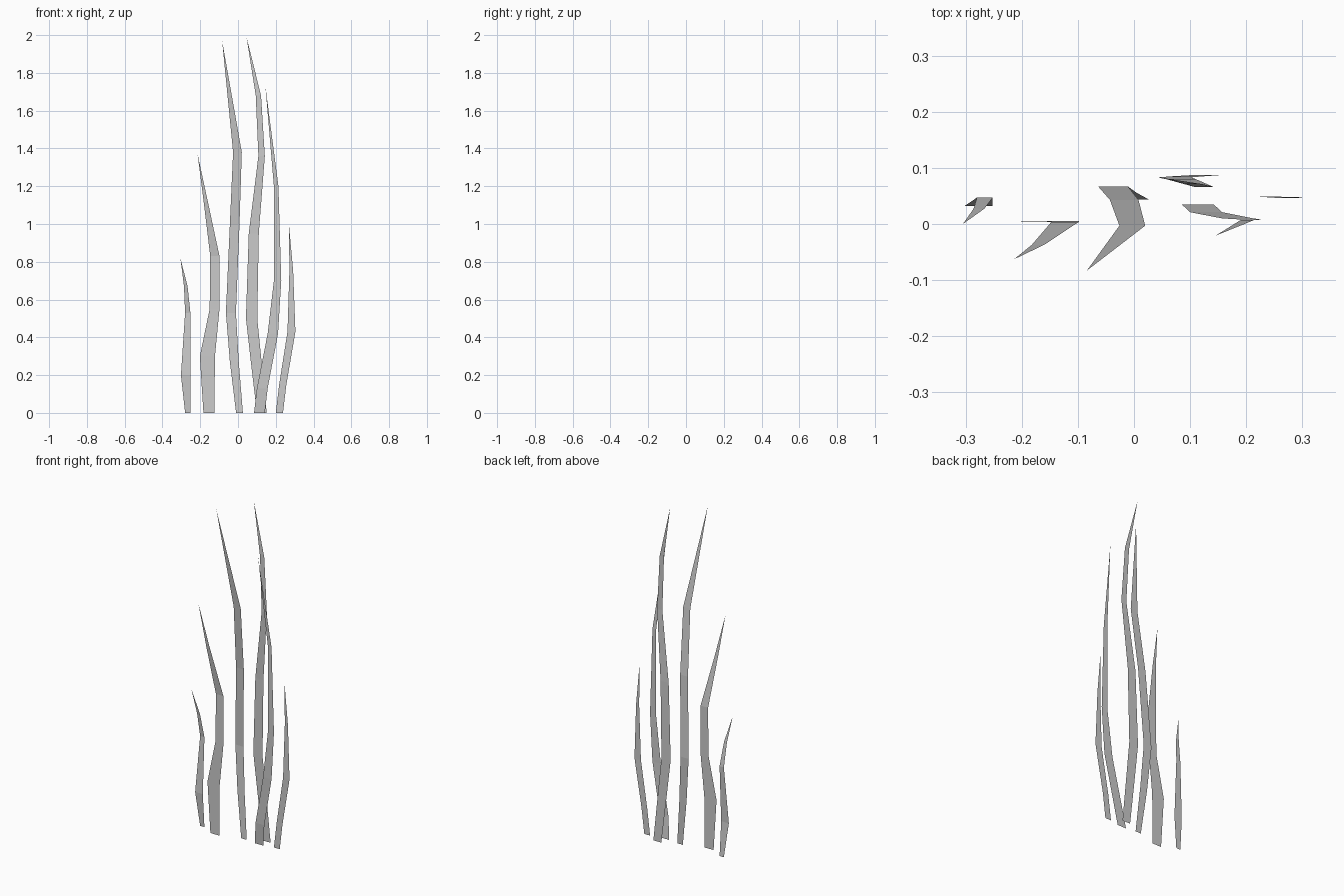
import bpy

# Each blade: rows of (z, left x, right x, y) from the base up, then the tip (x, y, z)
BLADES = [
    ([(0, -.28, -.252, .047), (.2, -.302, -.252, .032), (.53, -.28, -.252, .047),
      (.67, -.286, -.267, .027)], (-.305, 0, .82)),
    ([(0, -.183, -.125, .004), (.3, -.202, -.122, .004), (.55, -.15, -.098, .005),
      (.83, -.147, -.098, .004), (1.12, -.182, -.16, -.037)], (-.214, -.063, 1.37)),
    ([(0, -.01, .026, .044), (.27, -.043, .004, .056), (.53, -.064, -.011, .067),
      (1.0, -.043, .008, .043), (1.38, -.026, .02, -.003)], (-.084, -.083, 1.97)),
    ([(0, .1, .152, .087), (.28, .067, .124, .085), (.5, .042, .102, .083),
      (.95, .057, .11, .08), (1.36, .108, .142, .066), (1.68, .094, .122, .071)], (.045, .083, 1.99)),
    ([(0, .085, .142, .035), (.13, .1, .157, .021), (.42, .157, .212, .01),
      (.7, .19, .229, .008), (1.2, .19, .214, .007)], (.145, -.021, 1.73)),
    ([(0, .2, .238, .049), (.15, .218, .256, .049), (.43, .262, .304, .046),
      (.75, .272, .292, .048)], (.27, .047, .995)),
]


def grass_blade(name, rows, tip):
    """Flat-faced ribbon that ends in a point."""
    verts = [p for z, left, right, y in rows for p in ((left, y, z), (right, y, z))]
    n = len(verts)
    faces = [(i, i + 1, i + 3, i + 2) for i in range(0, n - 2, 2)] + [(n - 2, n - 1, n)]
    mesh = bpy.data.meshes.new(name)
    mesh.from_pydata(verts + [tip], [], faces)
    mesh.update()
    bpy.context.collection.objects.link(bpy.data.objects.new(name, mesh))


# Clump of blades, left to right
for i, (rows, tip) in enumerate(BLADES, 1):
    grass_blade(f"grass_blade_{i}", rows, tip)
